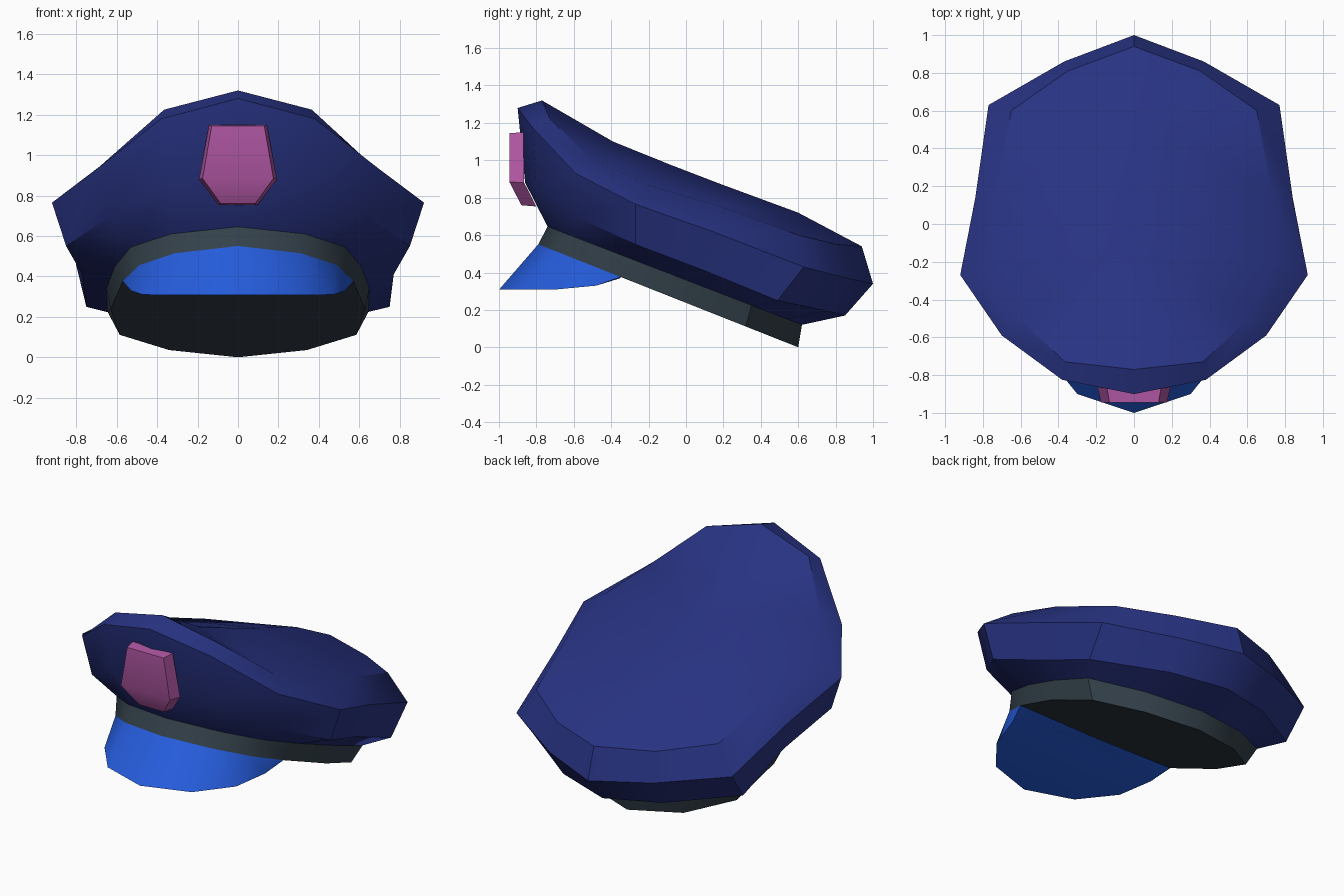
import bpy, bmesh, math

if "Cube" in bpy.data.objects:
    bpy.data.objects.remove(bpy.data.objects["Cube"])


def material(name, rgb):
    m = bpy.data.materials.new(name)
    m.diffuse_color = (*rgb, 1)
    m.use_nodes = True
    m.node_tree.nodes["Principled BSDF"].inputs["Base Color"].default_value = m.diffuse_color
    return m


NAVY = material("navy cloth", (0.021, 0.033, 0.225))
SLATE = material("slate band", (0.034, 0.053, 0.07))
BLUE = material("bright blue visor", (0.019, 0.108, 0.72))
PINK = material("pink badge", (0.45, 0.098, 0.38))


def full_ring(half):
    """Front-to-back half outline (first and last on x = 0) -> closed ring."""
    return half + [(-x, y, z) for x, y, z in half[-2:0:-1]]


def on_plane(half, z0, slope):
    return [(x, y, z0 + slope * y) for x, y in half]


def loft(bm, rings):
    """Skin between consecutive closed rings; returns the vertex rings."""
    vr = [[bm.verts.new(p) for p in r] for r in rings]
    n = len(vr[0])
    for a, b in zip(vr, vr[1:]):
        for i in range(n):
            j = (i + 1) % n
            bm.faces.new((a[i], a[j], b[j], b[i]))
    return vr


def finish(bm, name, mat, angle):
    bmesh.ops.remove_doubles(bm, verts=bm.verts, dist=0.0005)
    bmesh.ops.recalc_face_normals(bm, faces=bm.faces)
    me = bpy.data.meshes.new(name)
    bm.to_mesh(me)
    bm.free()
    me.materials.append(mat)
    ob = bpy.data.objects.new(name, me)
    bpy.context.collection.objects.link(ob)
    bpy.ops.object.select_all(action='DESELECT')
    ob.select_set(True)
    bpy.context.view_layer.objects.active = ob
    bpy.ops.object.shade_smooth_by_angle(angle=math.radians(angle))
    return ob


# half outlines, front to back
top = [(0, -.77, 1.32), (.365, -.73, 1.225), (.61, -.50, 1.0), (.75, -.21, .87),
       (.73, .16, .76), (.65, .60, .60), (.35, .81, .55), (0, .94, .54)]
wide = [(0, -.90, 1.28), (.38, -.825, 1.18), (.70, -.59, .93), (.92, -.27, .765),
        (.84, .14, .62), (.77, .63, .43), (.37, .86, .37), (0, 1.0, .34)]
low = [(0, -.86, .88), (.34, -.80, .86), (.63, -.59, .70), (.85, -.27, .55),
       (.77, .10, .41), (.75, .49, .25), (.35, .75, .195), (0, .85, .17)]
band_top = on_plane([(0, -.74), (.33, -.65), (.53, -.48), (.61, -.23), (.65, .05),
                     (.645, .35), (.36, .54), (0, .62)], .36, -.386)
band_low = on_plane([(0, -.79), (.31, -.70), (.49, -.55), (.57, -.35), (.63, .0),
                     (.585, .32), (.34, .51), (0, .60)], .238, -.396)

# crown: puffed sides plus a gently domed top with a centre ridge
bm = bmesh.new()
rings = loft(bm, [full_ring(r) for r in (band_top, low, wide, top)])
t = rings[-1]
mid = [t[0], t[0]] + [bm.verts.new((0, y, z)) for y, z in
                      ((-.39, 1.10), (-.08, .975), (.18, .875), (.60, .72))] + [t[7], t[7]]
for side in (1, -1):
    for i in range(7):
        loop = [t[side * i], t[side * (i + 1)], mid[i + 1], mid[i]]
        loop = list(dict.fromkeys(loop))
        if len(loop) > 2:
            bm.faces.new(loop)
finish(bm, "crown", NAVY, 35)

# head band with closed underside
bm = bmesh.new()
rings = loft(bm, [full_ring(band_top), full_ring(band_low)])
bm.faces.new(rings[-1])
finish(bm, "head_band", SLATE, 35)

# visor: sloped top from the band rim to the brim edge, closed below
brim = [(0, -1.0, .308), (.30, -.90, .308), (.47, -.69, .31), (.53, -.48, .33), (.57, -.35, .377)]
rim = band_low[:4] + [band_low[3]]


def mirrored(half):
    return [(-x, y, z) for x, y, z in half[:0:-1]] + half


bm = bmesh.new()
a = [bm.verts.new(p) for p in mirrored(rim)]
b = [bm.verts.new(p) for p in mirrored(brim)]
centre = bm.verts.new((0, -.35, .37))
for i in range(len(a) - 1):
    if 0 < i < len(a) - 2:
        bm.faces.new((a[i], a[i + 1], b[i + 1], b[i]))
bm.faces.new((a[1], b[1], b[0]))
bm.faces.new((a[-2], b[-1], b[-2]))
bm.faces.new((centre, b[0], b[1]))
bm.faces.new((centre, b[-2], b[-1]))
bm.faces.new([centre] + b[1:-1])
finish(bm, "visor", BLUE, 35)

# badge: bevelled six-sided shield, bent at its lower corners
bm = bmesh.new()


def shield(pts):
    return [(x, y, z) for x, y, z in pts] + [(-x, y, z) for x, y, z in pts[::-1]]


face = shield([(.13, -.945, 1.145), (.175, -.945, .885), (.085, -.88, .76)])
back = shield([(.143, -.87, 1.15), (.193, -.865, .88), (.095, -.80, .753)])
f, k = loft(bm, [face, back])
bm.faces.new((f[0], f[1], f[4], f[5]))
bm.faces.new((f[1], f[2], f[3], f[4]))
bm.faces.new((k[0], k[1], k[4], k[5]))
bm.faces.new((k[1], k[2], k[3], k[4]))
finish(bm, "badge", PINK, 32)
